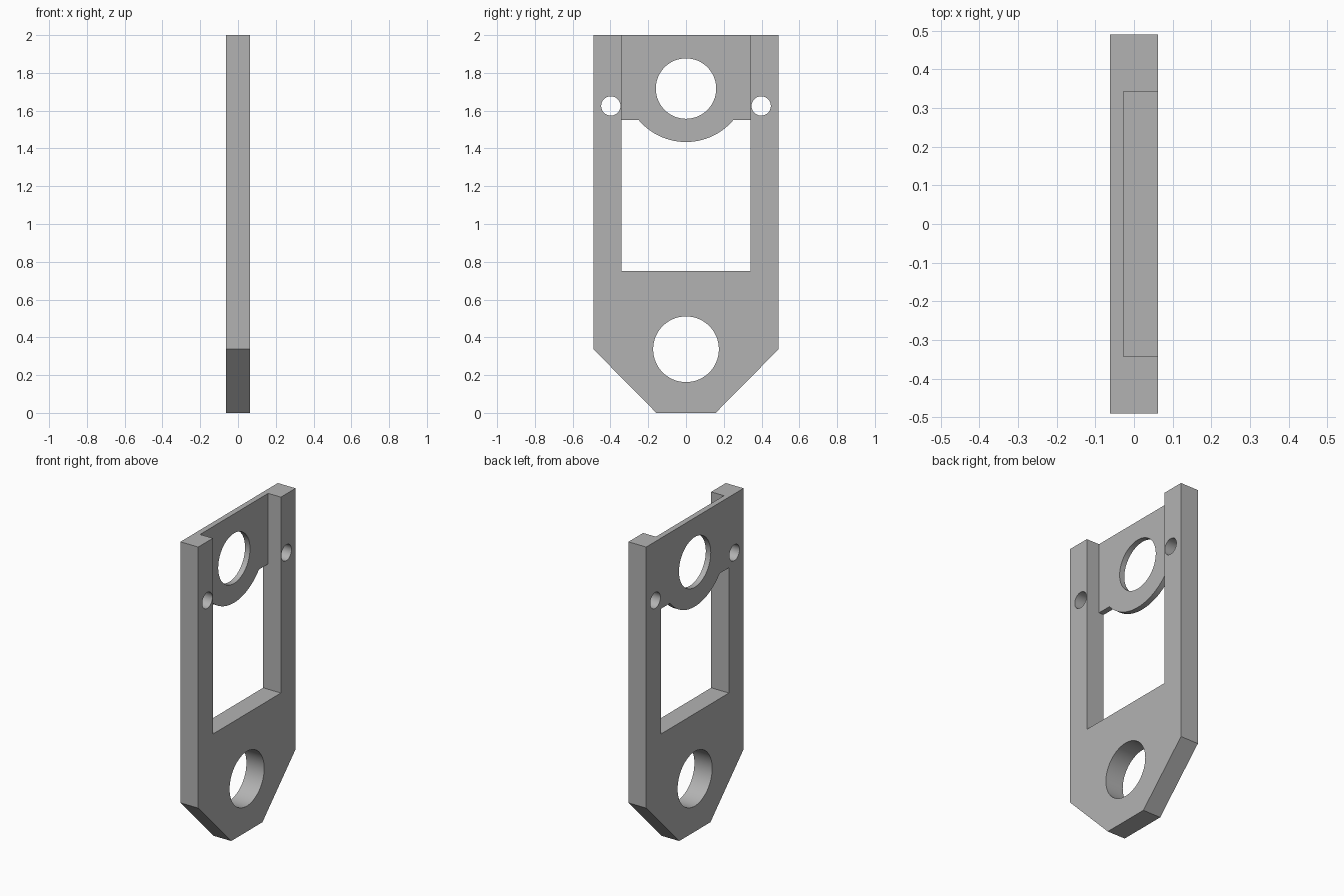
import bpy, bmesh, math

cube = bpy.data.objects.get("Cube")
if cube:
    bpy.data.objects.remove(cube, do_unlink=True)

BACK, FRONT, WEB_FRONT = -0.0625, 0.0625, -0.0275
HALF, INNER, TOP = 0.49, 0.3425, 2.0

grey = bpy.data.materials.new("plain_grey")
grey.use_nodes = True
colour = (0.45, 0.45, 0.45, 1)
grey.diffuse_color = colour
grey.node_tree.nodes["Principled BSDF"].inputs["Base Color"].default_value = colour


def prism(name, profile, x0, x1):
    """Extrude a (y, z) profile along x."""
    bm = bmesh.new()
    face = bm.faces.new([bm.verts.new((x0, y, z)) for y, z in profile])
    side = bmesh.ops.extrude_face_region(bm, geom=[face])["geom"]
    for v in side:
        if isinstance(v, bmesh.types.BMVert):
            v.co.x = x1
    bmesh.ops.recalc_face_normals(bm, faces=bm.faces)
    mesh = bpy.data.meshes.new(name)
    bm.to_mesh(mesh)
    bm.free()
    mesh.materials.append(grey)
    obj = bpy.data.objects.new(name, mesh)
    bpy.context.collection.objects.link(obj)
    return obj


def arc(y, z, r, start, end, steps):
    angles = [start + (end - start) * i / steps for i in range(steps + 1)]
    return [(y + r * math.cos(a), z + r * math.sin(a)) for a in angles]


def drill(obj, y, z, r):
    """Cut a round hole through the part along x."""
    circle = arc(y, z, r, 0, math.tau, 64)[:-1]
    cutter = prism("hole_cutter", circle, -0.2, 0.2)
    cutter.hide_render = True
    mod = obj.modifiers.new("hole", "BOOLEAN")
    mod.operation, mod.solver, mod.object = "DIFFERENCE", "EXACT", cutter
    bpy.context.view_layer.objects.active = obj
    bpy.ops.object.modifier_apply(modifier=mod.name)
    bpy.data.objects.remove(cutter, do_unlink=True)


# Fork-shaped frame with a tapered foot
half = [(0.157, 0), (HALF, 0.337), (HALF, TOP), (INNER, TOP), (INNER, 0.752)]
frame = prism("frame", half + [(-y, z) for y, z in reversed(half)], BACK, FRONT)
drill(frame, 0, 0.337, 0.174)
for side in (-1, 1):
    drill(frame, side * 0.398, 1.625, 0.051)

# Thin web between the arms, with a rounded lower lip
lip_r, lip_z, ledge = 0.328, 1.762, 1.55
a = math.asin((ledge - lip_z) / lip_r)
lip = arc(0, lip_z, lip_r, math.pi - a, math.tau + a, 32)
web = prism("bearing_web",
            [(-INNER, TOP), (-INNER, ledge)] + lip + [(INNER, ledge), (INNER, TOP)],
            BACK, WEB_FRONT)
drill(web, 0, 1.717, 0.16)

# Smooth hole walls, sharp edges
for obj in (frame, web):
    bpy.ops.object.select_all(action="DESELECT")
    obj.select_set(True)
    bpy.context.view_layer.objects.active = obj
    bpy.ops.object.shade_smooth_by_angle(angle=math.radians(30))
